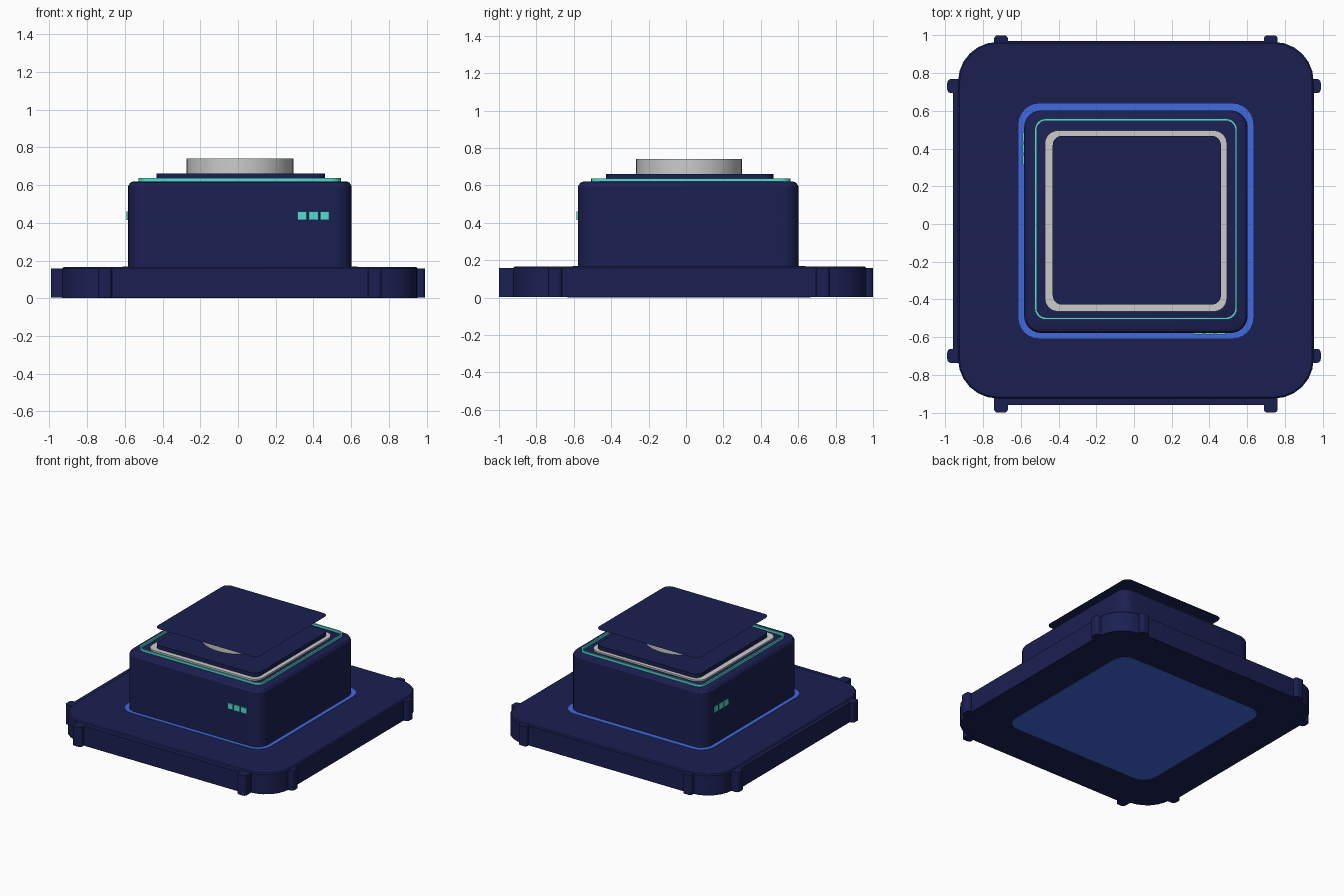
import bpy, bmesh, math

if "Cube" in bpy.data.objects:
    bpy.data.objects.remove(bpy.data.objects["Cube"])

CX, CY = 0.01, 0.016   # the housing sits slightly off the origin


def material(name, rgb):
    m = bpy.data.materials.new(name)
    m.diffuse_color = (*rgb, 1)
    m.use_nodes = True
    m.node_tree.nodes["Principled BSDF"].inputs["Base Color"].default_value = m.diffuse_color
    return m


NAVY = material("navy", (0.011, 0.014, 0.084))
BLUE = material("blue", (0.053, 0.141, 0.753))
TEAL = material("teal", (0.09, 0.72, 0.67))


def rounded(cx, cy, w, d, r, z, n=6):
    """Points of a rounded rectangle, anticlockwise."""
    pts = []
    for k, (sx, sy) in enumerate([(1, 1), (-1, 1), (-1, -1), (1, -1)]):
        for i in range(n + 1):
            a = math.pi / 2 * (k + i / n)
            pts.append((cx + sx * (w / 2 - r) + r * math.cos(a),
                        cy + sy * (d / 2 - r) + r * math.sin(a), z))
    return pts


def finish(name, bm, mat):
    bmesh.ops.recalc_face_normals(bm, faces=bm.faces)
    me = bpy.data.meshes.new(name)
    bm.to_mesh(me)
    bm.free()
    ob = bpy.data.objects.new(name, me)
    bpy.context.collection.objects.link(ob)
    if mat:
        me.materials.append(mat)
    bpy.ops.object.select_all(action='DESELECT')
    ob.select_set(True)
    bpy.context.view_layer.objects.active = ob
    bpy.ops.object.shade_smooth_by_angle(angle=math.radians(30))
    return ob


def loft(name, w, d, r, steps, mat, cx=CX, cy=CY, ring=False):
    """Stack rounded rectangles; steps are (inset, z). ring joins last to first."""
    bm = bmesh.new()
    loops = [[bm.verts.new(p) for p in
              rounded(cx, cy, w - 2 * i, d - 2 * i, max(r - i, 0.004), z)]
             for i, z in steps]
    pairs = list(zip(loops, loops[1:]))
    if ring:
        pairs.append((loops[-1], loops[0]))
    else:
        bm.faces.new(loops[0])
        if len(loops) > 1:
            bm.faces.new(loops[-1])
    for a, b in pairs:
        for i in range(len(a)):
            j = (i + 1) % len(a)
            bm.faces.new((a[i], a[j], b[j], b[i]))
    return finish(name, bm, mat)


def frame(name, w, d, r, t, z0, z1, mat):
    return loft(name, w, d, r, [(0, z0), (0, z1), (t, z1), (t, z0)], mat, ring=True)


def span(name, x0, x1, y0, y1, r, z0, z1, mat):
    return loft(name, x1 - x0, y1 - y0, r, [(0, z0), (0, z1)], mat,
                (x0 + x1) / 2, (y0 + y1) / 2)


# Base plate with rounded corners, and the slightly proud side strips
loft("base_plate", 1.885, 1.89, 0.21, [(0, 0.002), (0, 0.157), (0.008, 0.165)], NAVY,
     cy=0.02)
span("side_strips", -0.96, 0.955, -0.70, 0.73, 0.005, 0.003, 0.157, NAVY)
span("front_back_strips", -0.705, 0.725, -0.96, 0.97, 0.005, 0.003, 0.157, NAVY)
loft("underside_panel", 1.3, 1.3, 0.11, [(0, 0.0), (0, 0.01)], BLUE)

# Eight small tabs, two on each side
for s in (-1, 1):
    a, b = sorted((s * 0.90, s * 0.99))
    c, e = sorted((s * 0.90, s * 1.0))
    for t in (-0.715, 0.715):
        x, y = t + CX, t + CY
        span("side_tab", a, b, y - 0.037, y + 0.037, 0.02, 0.003, 0.158, NAVY)
        span("front_back_tab", x - 0.037, x + 0.037, c, e, 0.02, 0.003, 0.158, NAVY)

# Housing with a chamfered top, and the flat trim around its foot
frame("foot_trim", 1.245, 1.245, 0.11, 0.04, 0.16, 0.169, BLUE)
loft("housing", 1.185, 1.18, 0.09, [(0, 0.15), (0, 0.595), (0.012, 0.613), (0.028, 0.62)],
     NAVY, cy=0.012)

# Top details: glowing line, grey border, raised slab
frame("light_line", 1.074, 1.066, 0.06, 0.012, 0.618, 0.638, TEAL).location.y = 0.01
frame("grey_border", 0.965, 0.96, 0.07, 0.05, 0.615, 0.632, None)
loft("top_slab", 0.892, 0.895, 0.05, [(0, 0.615), (0, 0.662)], NAVY, cx=0.015, cy=0.02)

# Grey hub and the thin cover floating above it
bm = bmesh.new()
bmesh.ops.create_cone(bm, cap_ends=True, segments=48, radius1=0.283, radius2=0.283, depth=0.08)
bmesh.ops.translate(bm, verts=bm.verts, vec=(CX, CY, 0.70))
finish("hub", bm, None)
loft("cover_sheet", 0.892, 0.895, 0.05, [(0, 0.79)], NAVY, cx=0.015, cy=0.02)

# Three indicator lights on the front and on the left side
for i in range(3):
    p = 0.34 + 0.06 * i
    span("front_light", p - 0.025, p + 0.025, -0.586, -0.56, 0.004, 0.415, 0.46, TEAL)
    span("left_light", -0.59, -0.56, p - 0.025, p + 0.025, 0.004, 0.415, 0.46, TEAL)
